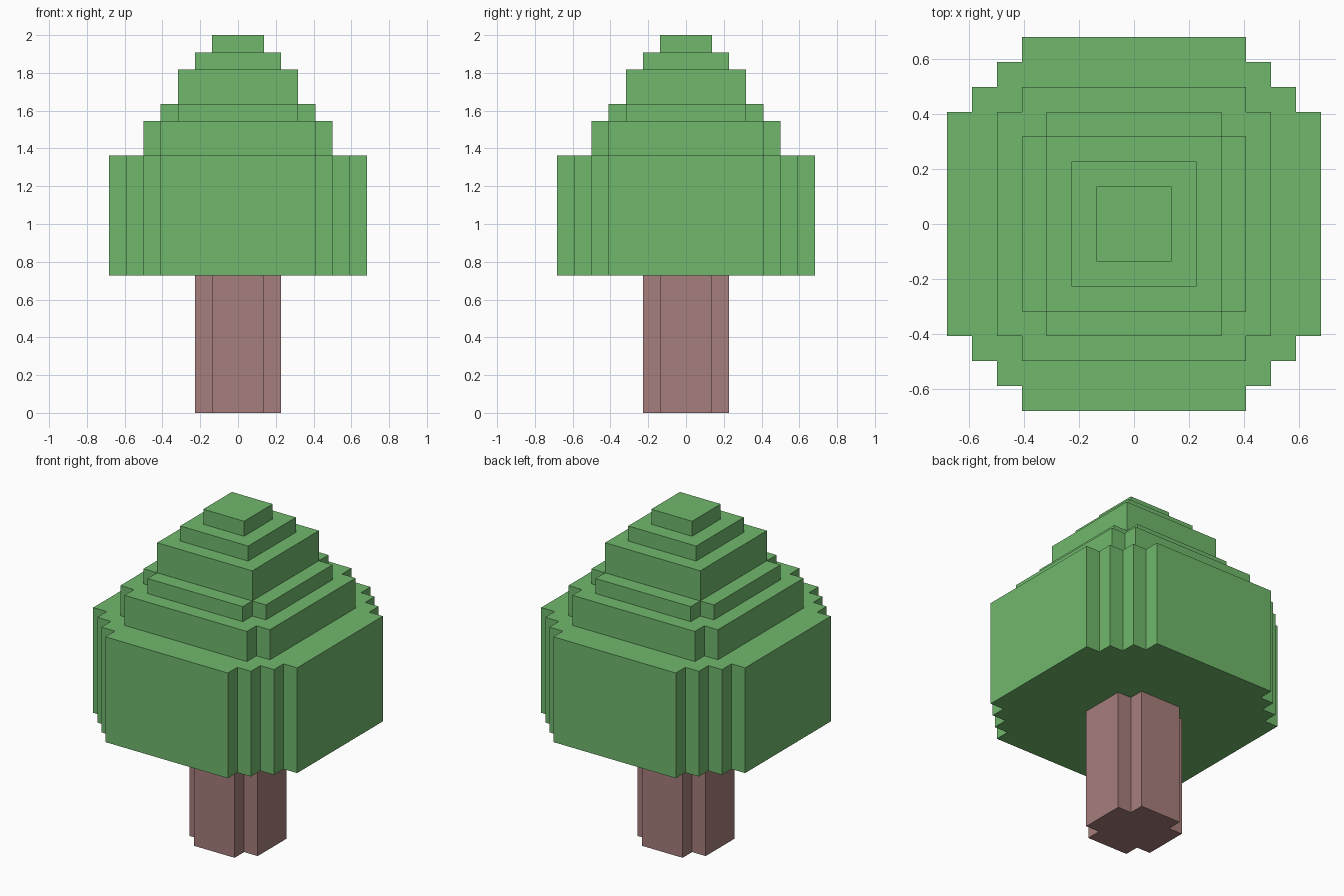
import bpy, bmesh
from mathutils import Vector

if "Cube" in bpy.data.objects:
    bpy.data.objects.remove(bpy.data.objects["Cube"])

U = 2 / 22  # voxel size: the tree is 22 voxels tall

# Layers: z start, z end, half width in voxels, largest |x|+|y| (cuts stepped corners)
TRUNK = [(0, 8, 2, 3)]
CANOPY = [(8, 15, 7, 11), (15, 17, 5, 9), (17, 18, 4, 7),
          (18, 20, 3, 6), (20, 21, 2, 4), (21, 22, 1, 2)]


def cells(layers):
    return {(x, y, z)
            for z0, z1, r, diag in layers
            for z in range(z0, z1)
            for x in range(-r, r + 1)
            for y in range(-r, r + 1)
            if abs(x) + abs(y) <= diag}


def material(name, rgb):
    def lin(c):
        c /= 255
        return c / 12.92 if c <= 0.04045 else ((c + 0.055) / 1.055) ** 2.4
    m = bpy.data.materials.new(name)
    m.diffuse_color = (*map(lin, rgb), 1)
    m.use_nodes = True
    m.node_tree.nodes["Principled BSDF"].inputs["Base Color"].default_value = m.diffuse_color
    return m


def build(name, own, solid, mat):
    """Skin the exposed voxel sides, weld them and merge flat areas."""
    bm = bmesh.new()
    for cell in own:
        centre = Vector(cell) + Vector((0, 0, 0.5))
        for axis in range(3):
            for sign in (-1, 1):
                n = Vector((0, 0, 0))
                n[axis] = sign
                if tuple(int(a + b) for a, b in zip(cell, n)) in solid:
                    continue
                u = Vector((0, 0, 0))
                u[(axis + 1) % 3] = 0.5
                v = n.cross(u)
                mid = centre + n / 2
                bm.faces.new([bm.verts.new((mid + p) * U)
                              for p in (-u - v, u - v, u + v, v - u)])
    bmesh.ops.remove_doubles(bm, verts=bm.verts, dist=U * 0.01)
    bmesh.ops.dissolve_limit(bm, angle_limit=0.02, verts=bm.verts, edges=bm.edges)
    mesh = bpy.data.meshes.new(name)
    bm.to_mesh(mesh)
    bm.free()
    mesh.materials.append(mat)
    bpy.context.collection.objects.link(bpy.data.objects.new(name, mesh))


trunk, canopy = cells(TRUNK), cells(CANOPY)
solid = trunk | canopy
build("trunk", trunk, solid, material("bark brown", (166, 126, 124)))
build("canopy", canopy, solid, material("leaf green", (112, 184, 108)))
